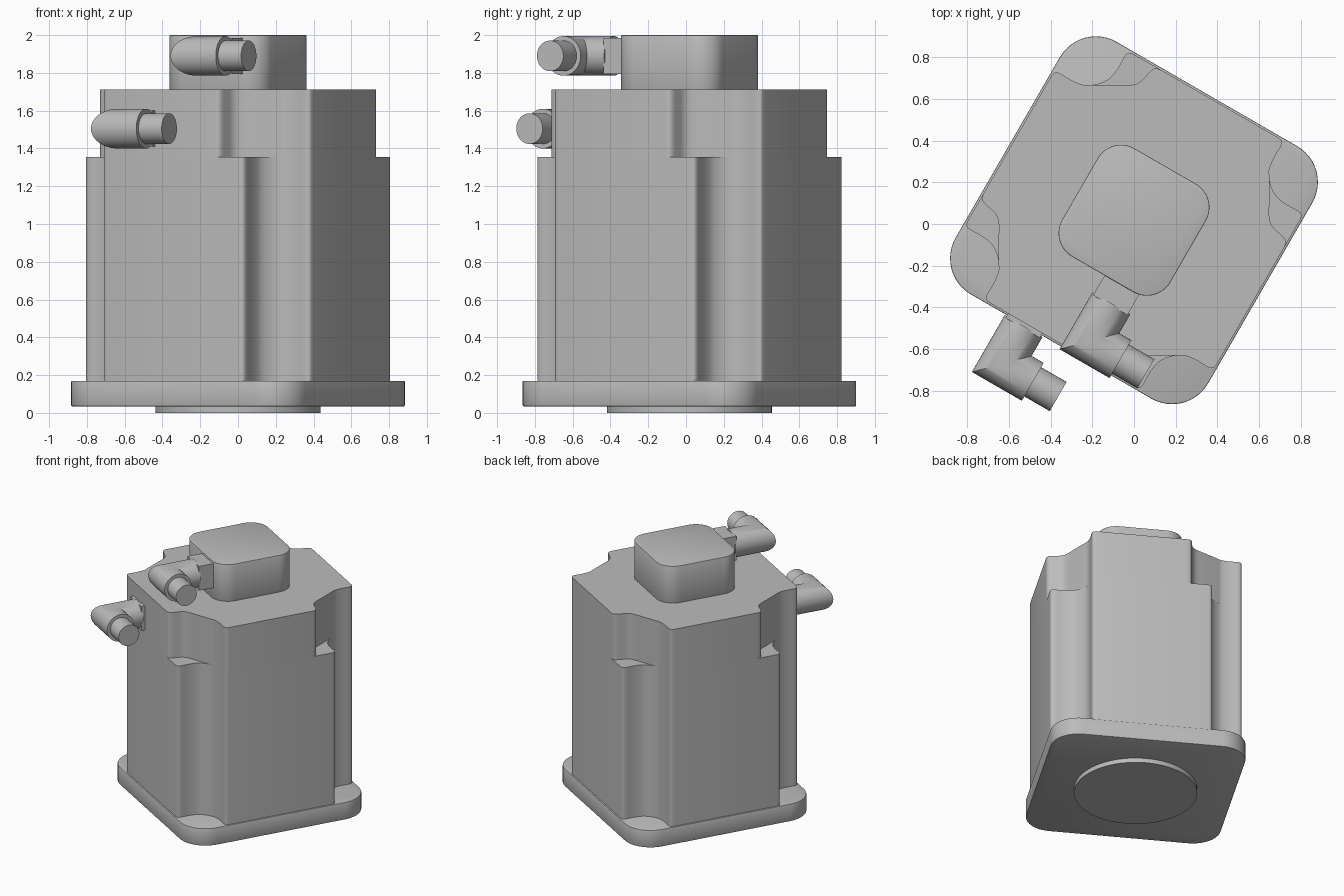
import bpy
import bmesh
from math import cos, sin, pi, radians
from mathutils import Matrix, Vector

cube = bpy.data.objects.get("Cube")
if cube:
    bpy.data.objects.remove(cube)

grey = bpy.data.materials.new("plain_grey")
grey.use_nodes = True
colour = (0.5, 0.5, 0.5, 1)
grey.diffuse_color = colour
grey.node_tree.nodes["Principled BSDF"].inputs["Base Color"].default_value = colour

# The whole motor is turned about its vertical axis
PLACE = Matrix.Translation((0, 0.018, 0)) @ Matrix.Rotation(radians(-30), 4, "Z")


def finish(name, bm, bevel=0):
    bmesh.ops.recalc_face_normals(bm, faces=bm.faces[:])
    bm.transform(PLACE)
    mesh = bpy.data.meshes.new(name)
    bm.to_mesh(mesh)
    bm.free()
    mesh.materials.append(grey)
    obj = bpy.data.objects.new(name, mesh)
    bpy.context.collection.objects.link(obj)
    bpy.ops.object.select_all(action="DESELECT")
    obj.select_set(True)
    bpy.context.view_layer.objects.active = obj
    if bevel:
        mod = obj.modifiers.new("soft_edges", "BEVEL")
        mod.width = bevel
        mod.segments = 2
        mod.angle_limit = radians(60)
        bpy.ops.object.modifier_apply(modifier=mod.name)
    bpy.ops.object.shade_smooth_by_angle(angle=radians(35))
    return obj


def loft(name, rings, bevel=0):
    """Skin a closed solid through rings of equal length."""
    bm = bmesh.new()
    loops = [[bm.verts.new(p) for p in ring] for ring in rings]
    n = len(loops[0])
    for low, high in zip(loops, loops[1:]):
        for i in range(n):
            j = (i + 1) % n
            bm.faces.new((low[i], low[j], high[j], high[i]))
    bm.faces.new(loops[0])
    bm.faces.new(loops[-1])
    return finish(name, bm, bevel)


def prism(name, outline, bottom, top, bevel=0):
    return loft(name, [[(x, y, z) for x, y in outline] for z in (bottom, top)], bevel)


def rounded_square(half, radius, steps=12):
    pts = []
    for k in range(4):
        corner = Matrix.Rotation(k * pi / 2, 2) @ Vector((half - radius, half - radius))
        for i in range(steps + 1):
            a = k * pi / 2 + i * pi / 2 / steps
            pts.append((corner.x + radius * cos(a), corner.y + radius * sin(a)))
    return pts


def smooth_path(points, steps=4):
    """Open Catmull-Rom curve through the points."""
    p = [Vector(q) for q in points]
    p = [p[0]] + p + [p[-1]]
    out = []
    for a, b, c, d in zip(p, p[1:], p[2:], p[3:]):
        for i in range(steps):
            t = i / steps
            out.append(0.5 * (2 * b + (c - a) * t + (2 * a - 5 * b + 4 * c - d) * t * t
                              + (3 * b - a - 3 * c + d) * t ** 3))
    return out + [p[-1]]


def four_corners(path):
    return [tuple(Matrix.Rotation(k * pi / 2, 2) @ q) for k in range(4) for q in reversed(path)]


# Pilot and mounting flange
prism("pilot_boss", [(0.437 * cos(i * pi / 36), 0.437 * sin(i * pi / 36)) for i in range(72)], 0, 0.05)
prism("mounting_flange", rounded_square(0.70, 0.20), 0.035, 0.17, 0.005)

# Body with scooped corners, the scoop being wider near the top
near = [(-0.69, 0.40), (-0.684, 0.424), (-0.66, 0.433), (-0.60, 0.432), (-0.54, 0.44), (-0.498, 0.463)]
mirrored = [(-v, -u) for u, v in reversed(near)]
wide = [(-0.41, 0.514), (-0.335, 0.557), (-0.307, 0.59), (-0.296, 0.63),
        (-0.287, 0.667), (-0.273, 0.685), (-0.25, 0.69)]
prism("lower_body", four_corners(smooth_path(near + mirrored)), 0.165, 1.355)
prism("upper_body", four_corners(smooth_path(near + wide)), 1.35, 1.712)

# Rear cap
prism("encoder_cap", rounded_square(0.30, 0.13), 1.70, 2.0, 0.004)


# Angled plugs: square base, mitred elbow and narrower cable end
def plug(prefix, x, y, z, base_end):
    circle = [(cos(i * pi / 20), sin(i * pi / 20)) for i in range(40)]
    r, tip = 0.105, 0.081
    elbow = [[(x + r * c, y + 0.21, z + r * s) for c, s in circle],
             [(x + r * c, y + r * c, z + r * s) for c, s in circle],
             [(x + 0.172, y + r * c, z + r * s) for c, s in circle]]
    loft(prefix + "_elbow", elbow)
    loft(prefix + "_cable_end", [[(x + d, y + tip * c, z + tip * s) for c, s in circle]
                                 for d in (0.15, 0.313)])
    w = 0.095
    square = [(x - w, z - w), (x + w, z - w), (x + w, z + w), (x - w, z + w)]
    loft(prefix + "_base", [[(a, d, b) for a, b in square] for d in (y + 0.2, base_end)])


plug("encoder_plug", 0.105, -0.61, 1.89, -0.28)
plug("power_plug", -0.205, -0.915, 1.505, -0.67)
